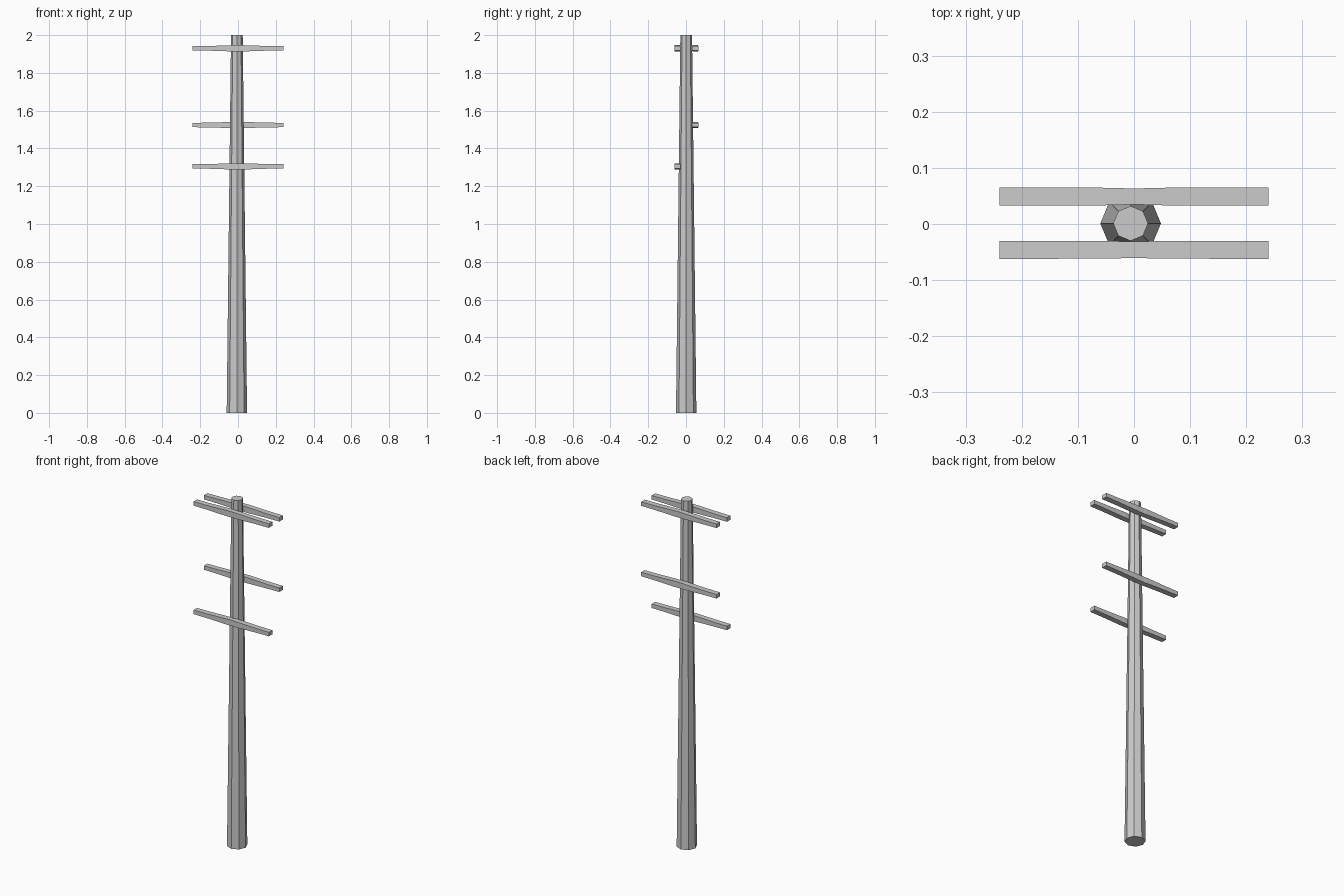
import bpy, bmesh, math

if "Cube" in bpy.data.objects:
    bpy.data.objects.remove(bpy.data.objects["Cube"])

def loft(name, rings):
    """Skin closed rings of points and cap both ends."""
    bm = bmesh.new()
    loops = [[bm.verts.new(p) for p in ring] for ring in rings]
    for a, b in zip(loops, loops[1:]):
        n = len(a)
        for i in range(n):
            bm.faces.new((a[i], a[(i + 1) % n], b[(i + 1) % n], b[i]))
    bm.faces.new(loops[0])
    bm.faces.new(loops[-1])
    bmesh.ops.recalc_face_normals(bm, faces=bm.faces)
    mesh = bpy.data.meshes.new(name)
    bm.to_mesh(mesh)
    bm.free()
    obj = bpy.data.objects.new(name, mesh)
    bpy.context.collection.objects.link(obj)
    return obj

# Tapered eight-sided pole
def octagon(r, z):
    return [(-0.006 + r * math.cos(i * math.pi / 4),
             0.001 + r * math.sin(i * math.pi / 4), z) for i in range(8)]

loft("pole", [octagon(0.054, 0), octagon(0.031, 2)])

# Crossarms: thicker at the middle, thinner square tips
# stations: x, half depth, half height
HALF = [(0.015, 0.0145, 0.0165), (0.03, 0.0155, 0.0165),
        (0.15, 0.016, 0.0125), (0.24, 0.016, 0.0115)]
STATIONS = [(-x, d, h) for x, d, h in reversed(HALF)] + HALF

def crossarm(name, y, z):
    loft(name, [[(x, y - d, z - h), (x, y + d, z - h),
                 (x, y + d, z + h), (x, y - d, z + h)] for x, d, h in STATIONS])

BACK, FRONT = 0.049, -0.046
crossarm("top_crossarm_back", BACK, 1.93)
crossarm("top_crossarm_front", FRONT, 1.93)
crossarm("middle_crossarm_back", BACK, 1.524)
crossarm("lower_crossarm_front", FRONT, 1.305)
